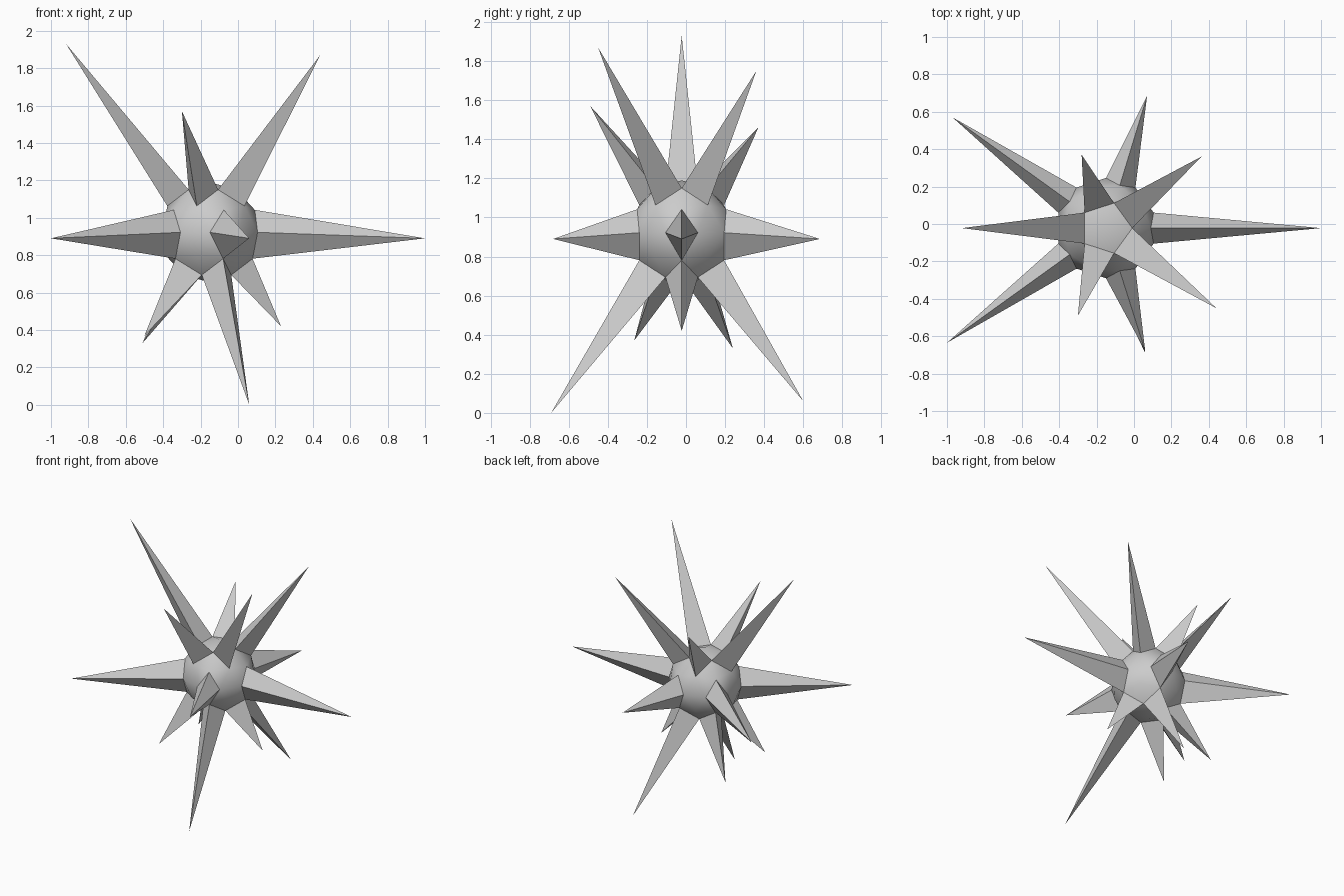
import bpy, bmesh, math
from mathutils import Vector

if "Cube" in bpy.data.objects:
    bpy.data.objects.remove(bpy.data.objects["Cube"])

CENTER = Vector((-0.15, -0.022, 0.922))
RADIUS = 0.268

# Spike tips, one per face of the ball
TOP = [(0.36, 0.36, 1.75), (-0.28, 0.37, 1.46), (-0.92, -0.022, 1.93),
       (-0.30, -0.49, 1.57), (0.44, -0.45, 1.87)]
MIDDLE = [(1.0, -0.022, 0.89), (0.07, 0.685, 0.89), (-0.97, 0.57, 0.89),
          (-1.0, -0.635, 0.89), (0.06, -0.68, 0.89)]
BOTTOM = [(0.23, -0.022, 0.42), (0.04, 0.60, 0.06), (-0.51, 0.24, 0.33),
          (-0.50, -0.265, 0.37), (0.06, -0.69, 0.0)]


def direction(azimuth, elevation):
    a, e = math.radians(azimuth), math.radians(elevation)
    return Vector((math.cos(a) * math.cos(e), math.sin(a) * math.cos(e), math.sin(e)))


def face_towards(bm, d):
    return max(bm.faces, key=lambda f: (f.calc_center_median() - CENTER).normalized().dot(d)
               if len(f.verts) == 3 and f not in used else -2)


def grow_spike(bm, faces, tip):
    # Replace the base faces with a fan of triangles meeting at the tip
    rim = []
    for f in faces:
        for loop in f.loops:
            other = loop.link_loop_radial_next.face
            if other not in faces:
                rim.append((loop.vert, loop.link_loop_next.vert))
    bmesh.ops.delete(bm, geom=faces, context='FACES')
    apex = bm.verts.new(tip)
    for a, b in rim:
        used.add(bm.faces.new((a, b, apex)))


# Ball core
bm = bmesh.new()
bmesh.ops.create_icosphere(bm, subdivisions=2, radius=RADIUS)
bmesh.ops.translate(bm, verts=bm.verts, vec=CENTER)
used = set()

# Find all bases first, then grow the spikes
plan = []
for k in range(5):
    plan.append(([face_towards(bm, direction(36 + 72 * k, 52.6))], TOP[k]))
    plan.append(([face_towards(bm, direction(72 * k, -52.6))], BOTTOM[k]))
    plan.append(([face_towards(bm, direction(72 * k, -10.8)),
                  face_towards(bm, direction(72 * k, 10))], MIDDLE[k]))
for faces, tip in plan:
    grow_spike(bm, faces, tip)
# Remove the unused centre edge under the two-face spikes
bmesh.ops.delete(bm, geom=[e for e in bm.edges if not e.link_faces], context='EDGES')
bmesh.ops.recalc_face_normals(bm, faces=bm.faces)

mesh = bpy.data.meshes.new("spiked_ball")
bm.to_mesh(mesh)
bm.free()
ball = bpy.data.objects.new("spiked_ball", mesh)
bpy.context.collection.objects.link(ball)
bpy.context.view_layer.objects.active = ball
ball.select_set(True)
bpy.ops.object.shade_smooth_by_angle(angle=math.radians(30))
